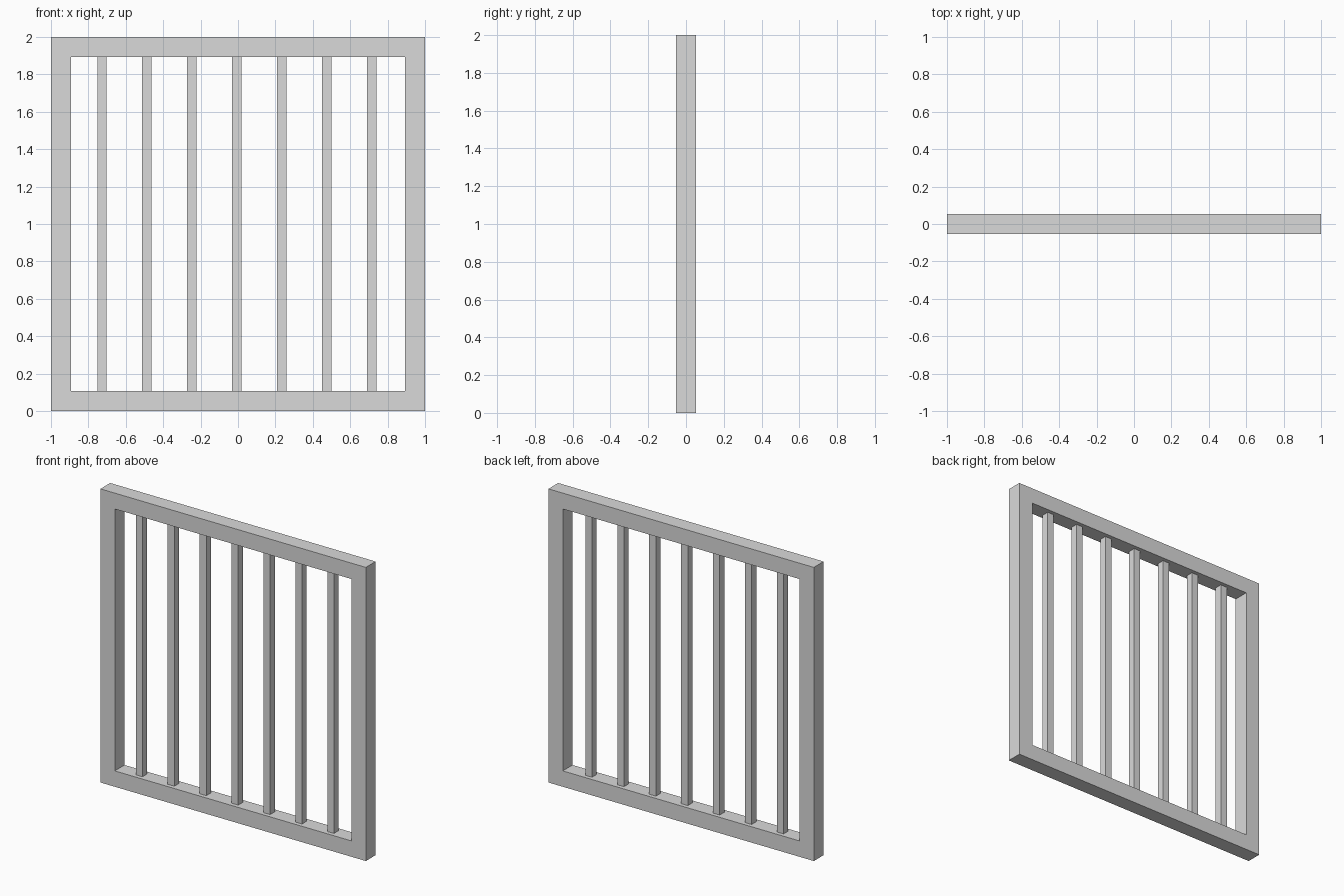
import bpy
import bmesh
from mathutils import Vector

cube = bpy.data.objects.get("Cube")
if cube:
    bpy.data.objects.remove(cube, do_unlink=True)

DEPTH = 0.105
RAIL = 0.108
BAR = 0.05
BAR_COUNT = 7
BAR_STEP = 0.2405
BAR_OFFSET = -0.006

# One plain light grey for the whole model
grey = bpy.data.materials.new("light grey")
grey.use_nodes = True
colour = (0.7, 0.7, 0.7, 1)
grey.diffuse_color = colour
grey.node_tree.nodes["Principled BSDF"].inputs["Base Color"].default_value = colour


def add_object(name, bm):
    bmesh.ops.recalc_face_normals(bm, faces=bm.faces)
    mesh = bpy.data.meshes.new(name)
    bm.to_mesh(mesh)
    bm.free()
    mesh.materials.append(grey)
    obj = bpy.data.objects.new(name, mesh)
    bpy.context.collection.objects.link(obj)
    return obj


# Square frame: outer and inner outlines joined into a ring, extruded to depth
bm = bmesh.new()
rings = []
for half in (1, 1 - RAIL):
    signs = [(-1, -1), (1, -1), (1, 1), (-1, 1)]
    rings.append([bm.verts.new((sx * half, -DEPTH / 2, 1 + sz * half)) for sx, sz in signs])
outer, inner = rings
for i in range(4):
    j = (i + 1) % 4
    bm.faces.new((outer[i], outer[j], inner[j], inner[i]))
grown = bmesh.ops.extrude_face_region(bm, geom=bm.faces[:], use_keep_orig=True)
moved = [g for g in grown["geom"] if isinstance(g, bmesh.types.BMVert)]
bmesh.ops.translate(bm, verts=moved, vec=Vector((0, DEPTH, 0)))
add_object("frame", bm)

# Row of square upright bars between the rails
for i in range(BAR_COUNT):
    x = BAR_OFFSET + (i - (BAR_COUNT - 1) / 2) * BAR_STEP
    bm = bmesh.new()
    bmesh.ops.create_cube(bm, size=1)
    bmesh.ops.scale(bm, verts=bm.verts, vec=Vector((BAR, BAR, 2 - 2 * RAIL)))
    bar = add_object(f"upright_bar_{i + 1}", bm)
    bar.location = (x, 0, 1)
